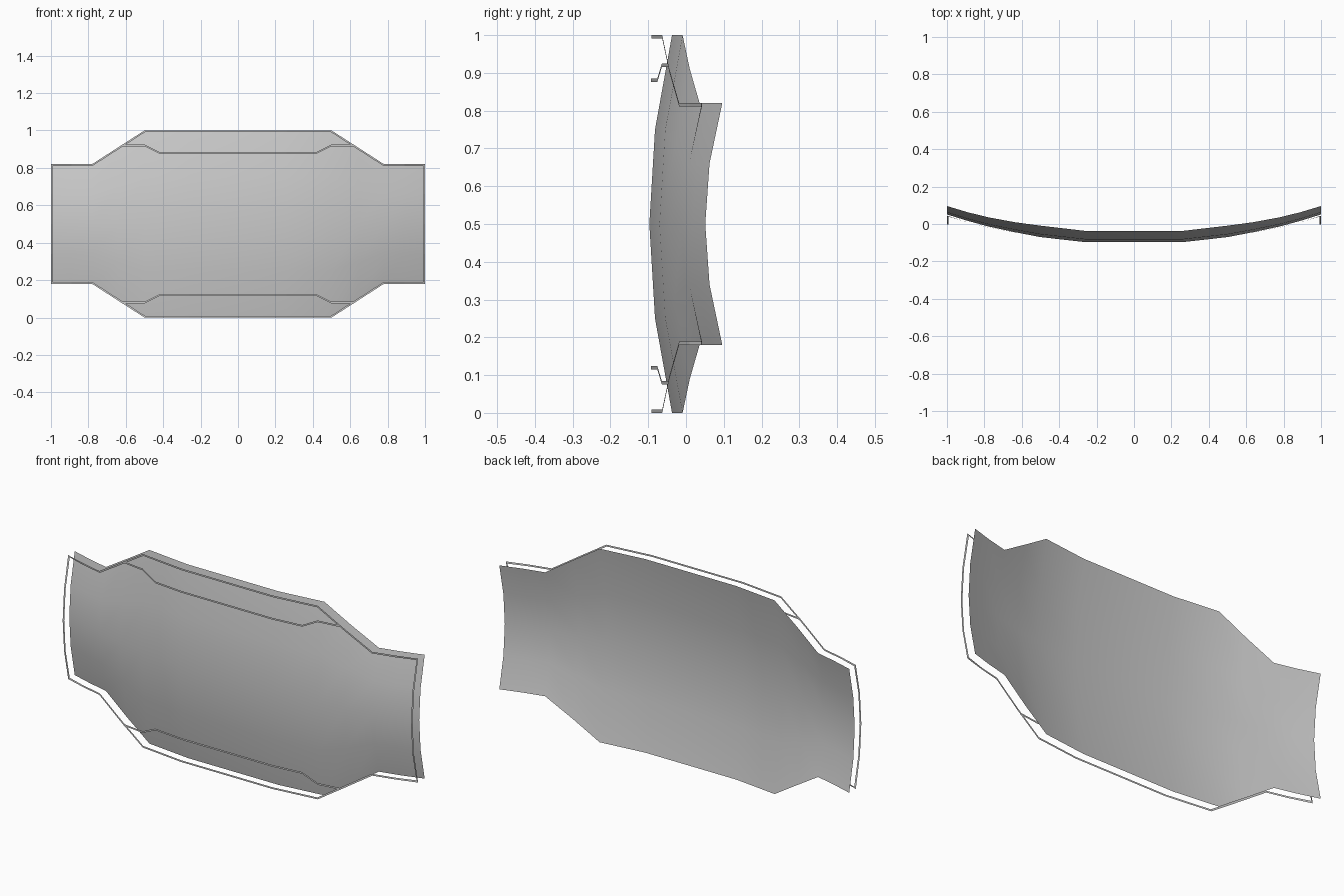
import bpy
from mathutils import Vector

if "Cube" in bpy.data.objects:
    bpy.data.objects.remove(bpy.data.objects["Cube"])

# Right-hand columns of the curved panel: x, half height, y at mid height, y at edge
COLS = [(0.26, 0.50, -0.097, -0.037), (0.50, 0.50, -0.070, -0.009),
        (0.64, 0.41, -0.043, 0.010), (0.78, 0.32, -0.013, 0.036),
        (0.89, 0.32, 0.017, 0.063), (1.00, 0.32, 0.051, 0.096)]
FULL = [(-x, h, a, b) for x, h, a, b in reversed(COLS)] + COLS
ROWS = (-1, -0.5, 0, 0.5, 1)
GAP = 0.054      # distance of the trim in front of the panel
WIDTH = 0.009    # trim ribbon width


def make(name, verts, faces):
    mesh = bpy.data.meshes.new(name)
    mesh.from_pydata(verts, [], faces)
    ob = bpy.data.objects.new(name, mesh)
    bpy.context.collection.objects.link(ob)
    return ob


def point(col, t):
    x, h, mid, edge = col
    return Vector((x, mid + (edge - mid) * t * t, 0.5 + h * t))


def strip(name, side_a, side_b, closed=False):
    n = len(side_a)
    faces = [(i, (i + 1) % n, n + (i + 1) % n, n + i)
             for i in range(n if closed else n - 1)]
    return make(name, list(side_a) + list(side_b), faces)


# Curved panel
n = len(ROWS)
verts = [point(c, t) for c in FULL for t in ROWS]
faces = [(i * n + j, (i + 1) * n + j, (i + 1) * n + j + 1, i * n + j + 1)
         for i in range(len(FULL) - 1) for j in range(n - 1)]
panel = make("curved_panel", verts, faces)
panel.data.shade_smooth()

# Outline ribbon, running counter-clockwise and mitred inwards
loop = ([point(c, -1) for c in FULL]
        + [point(FULL[-1], t) for t in ROWS[1:-1]]
        + [point(c, 1) for c in reversed(FULL)]
        + [point(FULL[0], -t) for t in ROWS[1:-1]])
loop = [p - Vector((0, GAP, 0)) for p in loop]
inner = []
for i, p in enumerate(loop):
    a = p - loop[i - 1]
    b = loop[(i + 1) % len(loop)] - p
    na = Vector((-a.z, 0, a.x)).normalized()
    nb = Vector((-b.z, 0, b.x)).normalized()
    inner.append(p + (na + nb) * (WIDTH / (1 + na.dot(nb))))
strip("outline_trim", loop, inner, closed=True)

# Inner accent ribbons near the top and bottom edges
half = [(0.26, -0.092, 0.38), (0.42, -0.076, 0.38),
        (0.50, -0.064, 0.42), (0.62, -0.048, 0.42)]
path = [(-x, y, z) for x, y, z in reversed(half)] + half
for name, s in (("upper_accent", 1), ("lower_accent", -1)):
    strip(name, [(x, y, 0.5 + s * z - 0.0045) for x, y, z in path],
          [(x, y, 0.5 + s * z + 0.0045) for x, y, z in path])
